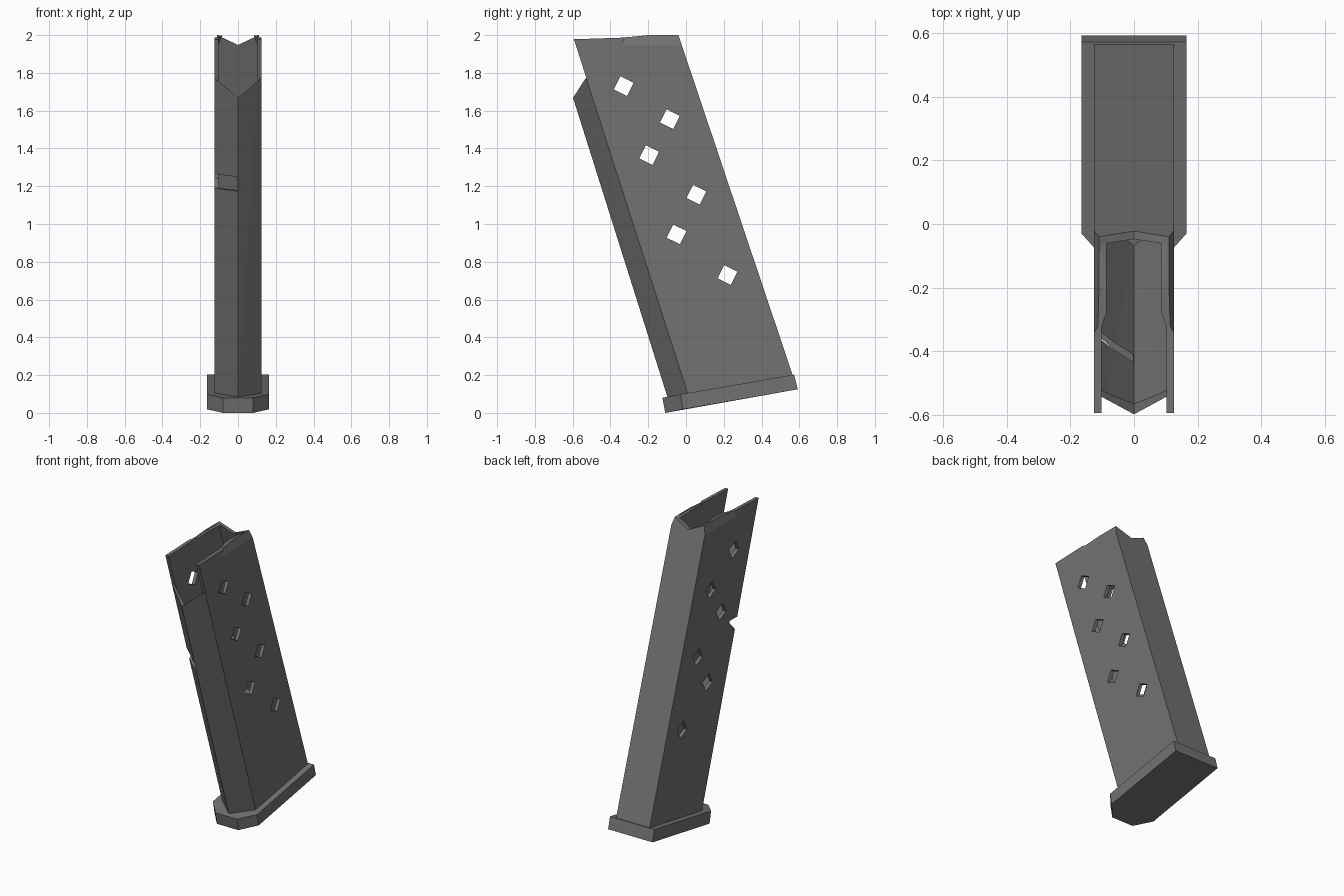
import bpy, bmesh, math

if "Cube" in bpy.data.objects:
    bpy.data.objects.remove(bpy.data.objects["Cube"])

# Dark grey finish shared by all parts
dark = bpy.data.materials.new("dark_grey")
dark.diffuse_color = (0.17, 0.17, 0.17, 1)
dark.use_nodes = True
dark.node_tree.nodes["Principled BSDF"].inputs["Base Color"].default_value = dark.diffuse_color


def finish(bm, name):
    bmesh.ops.recalc_face_normals(bm, faces=bm.faces)
    me = bpy.data.meshes.new(name)
    bm.to_mesh(me)
    bm.free()
    me.materials.append(dark)
    ob = bpy.data.objects.new(name, me)
    bpy.context.collection.objects.link(ob)
    return ob


def hull(name, pts):
    bm = bmesh.new()
    vs = [bm.verts.new(p) for p in pts]
    bmesh.ops.convex_hull(bm, input=vs)
    bmesh.ops.dissolve_limit(bm, angle_limit=0.02, verts=bm.verts, edges=bm.edges)
    return finish(bm, name)


def side_prism(name, yz, x0, x1):
    """Extrude a side-view profile across x."""
    bm = bmesh.new()
    f = bm.faces.new([bm.verts.new((x0, y, z)) for y, z in yz])
    r = bmesh.ops.extrude_face_region(bm, geom=[f])
    bmesh.ops.translate(bm, vec=(x1 - x0, 0, 0),
                        verts=[v for v in r["geom"] if isinstance(v, bmesh.types.BMVert)])
    return finish(bm, name)


def cut(ob, cutter):
    cutter.hide_render = True
    m = ob.modifiers.new("cut", "BOOLEAN")
    m.operation, m.solver, m.object = "DIFFERENCE", "EXACT", cutter
    bpy.context.view_layer.objects.active = ob
    bpy.ops.object.modifier_apply(modifier=m.name)
    bpy.data.objects.remove(cutter)


# Slanted edge lines of the tube: y as a function of z
def ridge(z): return -0.597 - 0.3155 * (z - 1.665)
def side(z): return -0.595 - 0.3218 * (z - 1.98)
def back(z): return -0.04 - 0.336 * (z - 2.0)


def tube(name, w, t_front, t_back, top, drop):
    """Pentagonal slanted column with a pointed front."""
    pts = []
    for zr, zs, zb in ((0.07 - drop, 0.09 - drop, 0.19 - drop), (top, top, top)):
        pts.append((0, ridge(zr) + t_front, zr))
        for s in (-w, w):
            pts += [(s, side(zs), zs), (s, back(zb) - t_back, zb)]
    return hull(name, pts)


# Hollow tube
body = tube("tube_body", 0.125, 0, 0, 2.06, 0)
cut(body, tube("cavity", 0.102, 0.033, 0.025, 2.15, 0.05))

# Top edge profile
cut(body, side_prism("top_trim", [(-0.95, 1.978), (-0.595, 1.978), (-0.35, 1.986), (-0.29, 1.991),
                                  (-0.2, 2.0), (0.2, 2.0), (0.2, 2.3), (-0.95, 2.3)], -0.3, 0.3))

# Open front above a V-shaped rim
e = 0.001
cut(body, hull("front_opening", [(x, y, z) for x, z in ((0, 1.668), (-0.2, 1.837), (0.2, 1.837),
                                                        (-0.2, 2.2), (0.2, 2.2))
                                 for y in (-0.95, side(z) + e)]))

# V notch in the back wall
cut(body, hull("back_notch", [(x, y, z) for y in (-0.085, 0.1)
                              for x, z in ((0, 1.948), (-0.115, 2.002), (0.115, 2.002),
                                           (0, 2.1))]))

# Catch notch in the left front face, biting into the left side
cut(body, side_prism("catch_notch", [(-0.285, 1.268), (-0.285, 1.24), (-0.335, 1.192),
                                     (-0.55, 1.155), (-0.57, 1.232), (-0.358, 1.267)],
                     -0.2, -0.003))

# Square witness holes through both sides
a = math.radians(-26)
h = 0.039
for cy, cz in ((-0.33, 1.73), (-0.085, 1.555), (-0.195, 1.365),
               (0.055, 1.155), (-0.05, 0.945), (0.22, 0.73)):
    sq = [(cy + h * (u * math.cos(a) - v * math.sin(a)),
           cz + h * (u * math.sin(a) + v * math.cos(a)))
          for u, v in ((-1, -1), (1, -1), (1, 1), (-1, 1))]
    cut(body, side_prism("hole", sq, -0.3, 0.3))

# Feed lips bent inward: bevel the outside, thicken the inside
for s, n in ((-1, "left"), (1, "right")):
    pts = [(s * x, y, z) for y in (-0.29, 0.1)
           for x, z in ((0.125, 1.945), (0.0964, 2.05), (0.2, 2.05), (0.2, 1.945))]
    pts += [(s * x, -0.34, z) for x in (0.1252, 0.2) for z in (1.945, 2.05)]
    cut(body, hull("lip_bevel", pts))
    hull("feed_lip_" + n, [(s * 0.104, -0.33, 1.945), (s * 0.104, -0.33, 1.985),
                           (s * 0.104, -0.28, 1.945), (s * 0.104, -0.28, 1.99),
                           (s * 0.087, -0.28, 1.99), (s * 0.104, -0.2, 1.998),
                           (s * 0.086, -0.2, 1.998),
                           (s * 0.104, -0.052, 1.945), (s * 0.104, -0.06, 1.995),
                           (s * 0.086, -0.06, 1.99)])

# Floor plate with chamfered front
plate = []
for s in (-1, 1):
    plate += [(s * 0.08, -0.11, 0.0), (s * 0.08, -0.125, 0.08),
              (s * 0.165, -0.015, 0.019), (s * 0.165, -0.03, 0.098),
              (s * 0.165, 0.592, 0.125), (s * 0.165, 0.572, 0.203)]
hull("floor_plate", plate)
